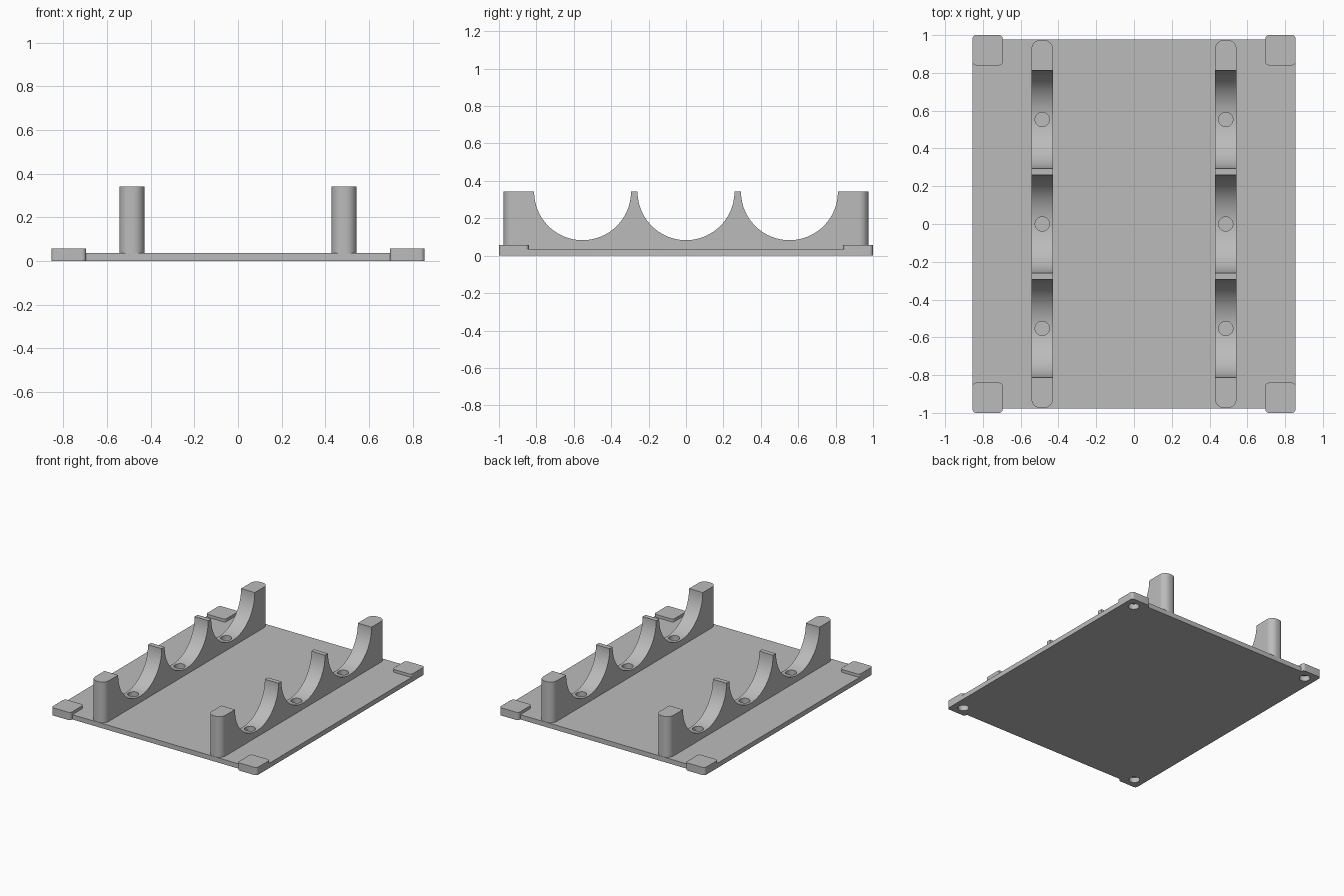
import bpy, bmesh, math
from mathutils import Matrix

cube = bpy.data.objects.get("Cube")
if cube:
    bpy.data.objects.remove(cube, do_unlink=True)

grey = bpy.data.materials.new("plain grey")
grey.use_nodes = True
colour = (0.5, 0.5, 0.5, 1)
grey.diffuse_color = colour
grey.node_tree.nodes["Principled BSDF"].inputs["Base Color"].default_value = colour


def finish(bm, name):
    bmesh.ops.recalc_face_normals(bm, faces=bm.faces)
    mesh = bpy.data.meshes.new(name)
    bm.to_mesh(mesh)
    bm.free()
    mesh.materials.append(grey)
    ob = bpy.data.objects.new(name, mesh)
    bpy.context.collection.objects.link(ob)
    return ob


def rounded_block(name, cx, cy, hx, hy, z0, z1, r, steps=10):
    """Block with rounded upright edges."""
    bm = bmesh.new()
    ring = []
    for quarter, (sx, sy) in enumerate([(1, 1), (-1, 1), (-1, -1), (1, -1)]):
        for i in range(steps + 1):
            a = (quarter + i / steps) * math.pi / 2
            ring.append(bm.verts.new((cx + sx * (hx - r) + r * math.cos(a),
                                      cy + sy * (hy - r) + r * math.sin(a), z0)))
    face = bm.faces.new(ring)
    grown = bmesh.ops.extrude_face_region(bm, geom=[face])["geom"]
    top = [v for v in grown if isinstance(v, bmesh.types.BMVert)]
    bmesh.ops.translate(bm, vec=(0, 0, z1 - z0), verts=top)
    return finish(bm, name)


def cylinders(name, centres, r, depth, sides, turn=Matrix()):
    """Several separate cylinders in one mesh."""
    bm = bmesh.new()
    for c in centres:
        bmesh.ops.create_cone(bm, cap_ends=True, segments=sides, radius1=r, radius2=r,
                              depth=depth, matrix=Matrix.Translation(c) @ turn)
    return finish(bm, name)


def combine(ob, tool, operation):
    mod = ob.modifiers.new("combine", 'BOOLEAN')
    mod.operation, mod.solver, mod.object = operation, 'EXACT', tool
    bpy.context.view_layer.objects.active = ob
    bpy.ops.object.modifier_apply(modifier=mod.name)
    bpy.data.objects.remove(tool, do_unlink=True)


def smooth(ob):
    bpy.ops.object.select_all(action='DESELECT')
    ob.select_set(True)
    bpy.context.view_layer.objects.active = ob
    bpy.ops.object.shade_smooth_by_angle(angle=math.radians(30))


# Base plate with a raised pad in each corner
base = rounded_block("base_plate", 0, 0, 0.855, 0.977, 0, 0.036, 0.015)
pads = [(sx * 0.775, sy * 0.92) for sx in (-1, 1) for sy in (-1, 1)]
for x, y in pads:
    combine(base, rounded_block("corner_pad", x, y, 0.08, 0.08, 0, 0.058, 0.02), 'UNION')

# Blind round sockets under the pads
combine(base, cylinders("pad_sockets", [(x, y, 0) for x, y in pads], 0.038, 0.08, 32), 'DIFFERENCE')
smooth(base)

# Two cradle rails, each with three half-round saddles and a blind hole in each saddle
spacing, top = 0.553, 0.342
for side, x in (("left", 0.486), ("right", -0.486)):
    rail = rounded_block(side + "_cradle_rail", x, 0, 0.057, 0.975, 0.03, top, 0.05)
    rows = [-spacing, 0, spacing]
    saddles = cylinders("saddle_cutter", [(x, y, top) for y in rows], 0.259, 0.3, 96,
                        Matrix.Rotation(math.pi / 2, 4, 'Y'))
    combine(rail, saddles, 'DIFFERENCE')
    holes = cylinders("hole_cutter", [(x, y, 0.14) for y in rows], 0.038, 0.2, 32)
    combine(rail, holes, 'DIFFERENCE')
    smooth(rail)
